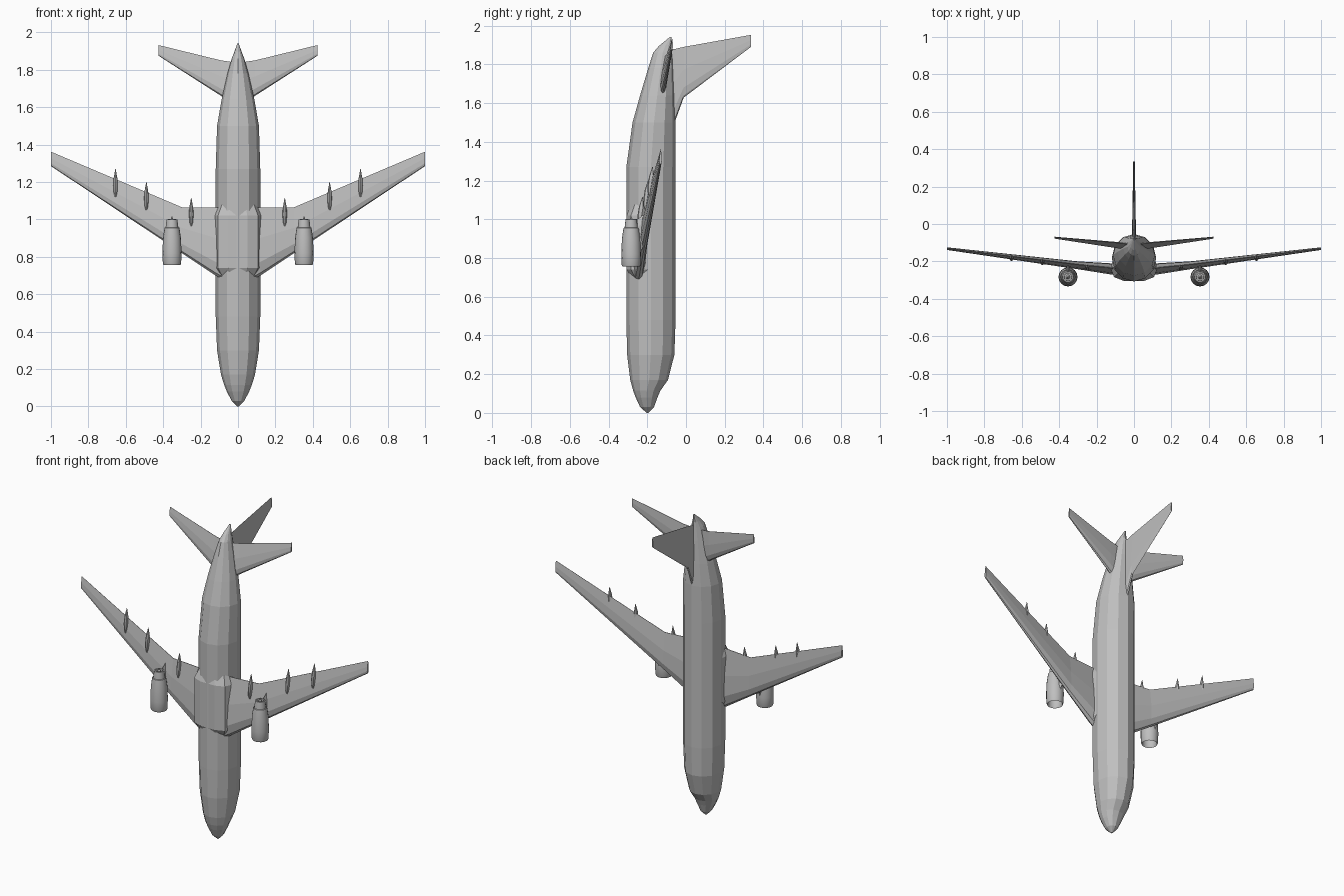
import bpy, bmesh, math
from mathutils import Vector

if "Cube" in bpy.data.objects:
    bpy.data.objects.remove(bpy.data.objects["Cube"])

grey = bpy.data.materials.new("light grey paint")
grey.diffuse_color = (0.52, 0.52, 0.52, 1)
grey.use_nodes = True
grey.node_tree.nodes["Principled BSDF"].inputs["Base Color"].default_value = grey.diffuse_color


def loft(name, rings, smooth=0, closed=False, mirror=False):
    """Skin a list of equal-length point rings; cap both ends unless closed."""
    bm = bmesh.new()
    vs = [[bm.verts.new(p) for p in r] for r in rings]
    n = len(vs[0])
    pairs = list(zip(vs, vs[1:])) + ([(vs[-1], vs[0])] if closed else [])
    for a, b in pairs:
        for i in range(n):
            j = (i + 1) % n
            bm.faces.new((a[i], a[j], b[j], b[i]))
    if not closed:
        bm.faces.new(vs[0])
        bm.faces.new(vs[-1])
    bmesh.ops.recalc_face_normals(bm, faces=bm.faces)
    me = bpy.data.meshes.new(name)
    bm.to_mesh(me)
    bm.free()
    me.materials.append(grey)
    ob = bpy.data.objects.new(name, me)
    bpy.context.collection.objects.link(ob)
    if mirror:
        ob.modifiers.new("mirror", 'MIRROR')
    if smooth:
        bpy.ops.object.select_all(action='DESELECT')
        ob.select_set(True)
        bpy.context.view_layer.objects.active = ob
        bpy.ops.object.shade_smooth_by_angle(angle=math.radians(smooth))
    return ob


def ellipse(x, y, z, rx, ry, n=12):
    return [Vector((x + rx * math.sin(2 * math.pi * i / n),
                    y - ry * math.cos(2 * math.pi * i / n), z)) for i in range(n)]


# Airfoil outline: (fraction of chord, fraction of half thickness)
FOIL = [(0, 0), (.04, .55), (.2, 1), (.55, .8), (1, .06),
        (1, -.06), (.55, -.8), (.2, -1), (.04, -.55)]


def foil(x, y0, y1, z0, z1, thick):
    """Section across x, leading edge (y0, z0) to trailing edge (y1, z1)."""
    return [(x, y0 + (y1 - y0) * c + t * thick / 2, z0 + (z1 - z0) * c) for c, t in FOIL]


# Fuselage: z, belly y, back y, half width
body = [(0, -.203, -.195, .004), (.03, -.237, -.165, .034), (.08, -.26, -.147, .06),
        (.115, -.273, -.132, .074), (.17, -.288, -.093, .091), (.3, -.304, -.06, .112),
        (.48, -.308, -.054, .119), (1.27, -.308, -.054, .119), (1.5, -.276, -.055, .112),
        (1.64, -.237, -.06, .088), (1.78, -.195, -.067, .056), (1.86, -.17, -.072, .034),
        (1.895, -.14, -.074, .02), (1.94, -.085, -.075, .004)]
loft("fuselage", [ellipse(0, (a + b) / 2, z, w, (b - a) / 2) for z, a, b, w in body])

# Belly fairing between the wing roots
def fairing(z, w, low):
    half = [(.4 * w, low), (.86 * w, low + .022), (w, -.24), (.9 * w, -.18)]
    return [(x, y, z) for x, y in half] + [(-x, y, z) for x, y in reversed(half)]

loft("belly_fairing", [fairing(.70, .1, -.285), fairing(.74, .124, -.306),
                       fairing(1.02, .124, -.306), fairing(1.08, .1, -.285)])

# Main wings: root, kink and tip sections
loft("wing", [foil(.06, -.248, -.238, .665, 1.065, .062),
              foil(.12, -.242, -.234, .70, 1.065, .06),
              foil(.30, -.222, -.216, .82, 1.065, .042),
              foil(1.0, -.132, -.13, 1.285, 1.362, .014)], mirror=True)

# Tailplanes
loft("tailplane", [foil(.02, -.128, -.108, 1.615, 1.84, .034),
                   foil(.09, -.118, -.1, 1.66, 1.85, .03),
                   foil(.425, -.074, -.07, 1.875, 1.932, .01)], mirror=True)

# Tail fin, same airfoil turned upright: y, leading z, trailing z, thickness
fin = [(-.1, 1.44, 1.88, .022), (-.055, 1.51, 1.88, .022), (-.012, 1.628, 1.89, .02),
       (.335, 1.89, 1.952, .008)]
loft("tail_fin", [[(t * th / 2, y, a + (b - a) * c) for c, t in FOIL]
                  for y, a, b, th in fin])

# Engines: hollow nacelle shell, core with cone ends, pylon
EX, EY = .353, -.283
shell = [(.755, .045), (.765, .049), (.82, .051), (.90, .048), (.955, .04), (.957, .036),
         (.90, .037), (.80, .041), (.762, .041)]
loft("engine_nacelle", [ellipse(EX, EY, z, r, r, 16) for z, r in shell],
     smooth=35, closed=True, mirror=True)
core = [(.785, .003), (.81, .014), (.812, .04), (.94, .036), (1.0, .029),
        (1.001, .021), (.985, .02), (.986, .012), (1.015, .002)]
loft("engine_core", [ellipse(EX, EY, z, r, r, 16) for z, r in core],
     smooth=35, mirror=True)
loft("engine_pylon", [[(EX + s * w, y, z) for s, y, z in
                       ((0, y, a), (1, y, a + .04), (1, y, b - .04), (0, y, b),
                        (-1, y, b - .04), (-1, y, a + .04))]
                      for y, a, b, w in ((-.25, .79, 1.0, .009), (-.212, .88, 1.03, .009))],
     mirror=True)

# Flap track fairings under the trailing edges: x, y, start z
for i, (x, y, z) in enumerate([(.25, -.24, .965), (.49, -.21, 1.05), (.655, -.188, 1.12)]):
    prof = [(0, .003), (.02, .009), (.06, .012), (.1, .010), (.15, .001)]
    loft("flap_fairing_%d" % (i + 1),
         [ellipse(x, y + .1 * d, z + d, r, r * 1.3, 8) for d, r in prof],
         smooth=40, mirror=True)
